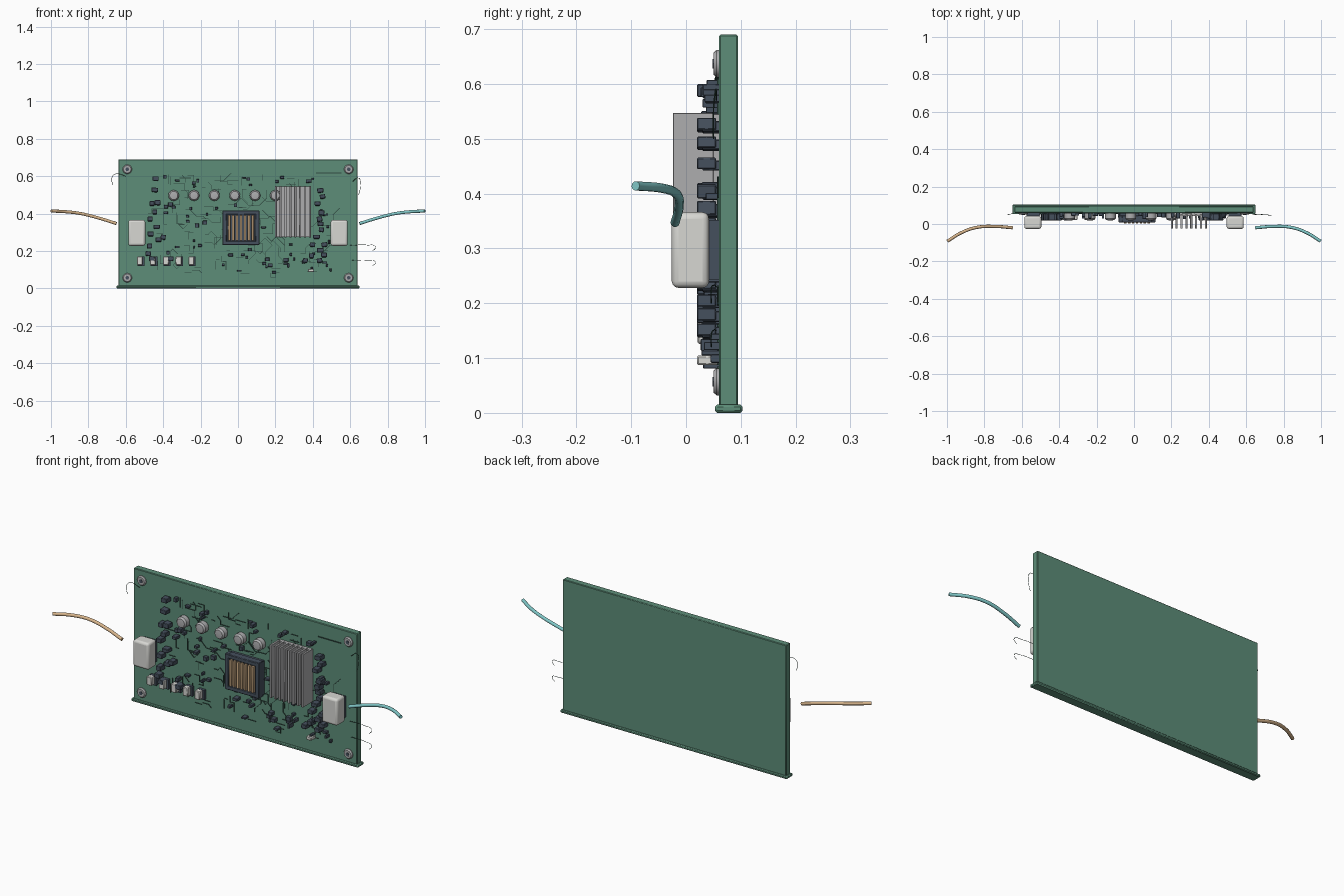
import bpy, bmesh, math, random
from mathutils import Matrix, Vector

if "Cube" in bpy.data.objects:
    bpy.data.objects.remove(bpy.data.objects["Cube"])

random.seed(7)


def mat(name, col):
    m = bpy.data.materials.new(name)
    m.diffuse_color = (*col, 1)
    m.use_nodes = True
    m.node_tree.nodes["Principled BSDF"].inputs["Base Color"].default_value = m.diffuse_color
    return m


GREEN = mat("board_green", (0.11, 0.27, 0.19))
DARK = mat("dark_plastic", (0.06, 0.08, 0.11))
TRACE = mat("trace_dark", (0.03, 0.07, 0.055))
METAL = mat("metal", (0.42, 0.42, 0.43))
WHITE = mat("white_plastic", (0.68, 0.68, 0.65))
GOLD = mat("gold", (0.68, 0.46, 0.26))
TEAL = mat("teal", (0.22, 0.58, 0.58))


def box(bm, x, y, z, angle=0):
    """Box from (min, max) ranges, turned about its own y axis."""
    c = [(a + b) / 2 for a, b in (x, y, z)]
    s = [b - a for a, b in (x, y, z)]
    bmesh.ops.create_cube(bm, size=1, matrix=Matrix.Translation(c)
                          @ Matrix.Rotation(angle, 4, 'Y') @ Matrix.Diagonal((*s, 1)))


def cbox(bm, x, z, w, h, y0, y1, angle=0):
    box(bm, (x - w / 2, x + w / 2), (y0, y1), (z - h / 2, z + h / 2), angle)


def finish(name, bm, material, bevel=0, segments=1):
    me = bpy.data.meshes.new(name)
    bm.to_mesh(me)
    bm.free()
    ob = bpy.data.objects.new(name, me)
    bpy.context.collection.objects.link(ob)
    me.materials.append(material)
    if bevel:
        b = ob.modifiers.new("bevel", 'BEVEL')
        b.width, b.segments = bevel, segments
    bpy.ops.object.select_all(action='DESELECT')
    bpy.context.view_layer.objects.active = ob
    ob.select_set(True)
    bpy.ops.object.shade_smooth_by_angle(angle=math.radians(35))
    return ob


def lathe(bm, x, z, profile, sides):
    """Spin (radius, y) pairs about an axis running along y."""
    vs = [bm.verts.new((x + r, y, z)) for r, y in profile]
    es = [bm.edges.new(p) for p in zip(vs, vs[1:])]
    bmesh.ops.spin(bm, geom=vs + es, cent=(x, 0, z), axis=(0, 1, 0),
                   angle=2 * math.pi, steps=sides, use_merge=True)
    bmesh.ops.remove_doubles(bm, verts=bm.verts, dist=1e-5)
    bmesh.ops.recalc_face_normals(bm, faces=bm.faces)


def tube(name, paths, radius, material, res=3):
    cu = bpy.data.curves.new(name, 'CURVE')
    cu.dimensions = '3D'
    cu.bevel_depth, cu.bevel_resolution, cu.use_fill_caps = radius, res, True
    cu.resolution_u = 6
    for pts in paths:
        sp = cu.splines.new('BEZIER')
        sp.bezier_points.add(len(pts) - 1)
        for bp, p in zip(sp.bezier_points, pts):
            bp.co = p
            bp.handle_left_type = bp.handle_right_type = 'AUTO'
    cu.materials.append(material)
    ob = bpy.data.objects.new(name, cu)
    bpy.context.collection.objects.link(ob)


# Board and bottom rail
bm = bmesh.new()
box(bm, (-0.64, 0.64), (0.06, 0.095), (0.005, 0.69))
finish("circuit_board", bm, GREEN, 0.003)
bm = bmesh.new()
box(bm, (-0.65, 0.65), (0.053, 0.103), (0, 0.015))
finish("bottom_rail", bm, GREEN, 0.004)

# Corner screws with a dark recess
bm, hole = bmesh.new(), bmesh.new()
for x in (-0.592, 0.592):
    for z in (0.057, 0.637):
        lathe(bm, x, z, [(0.025, 0.062), (0.025, 0.056), (0.020, 0.050), (0, 0.050)], 20)
        lathe(hole, x, z, [(0.010, 0.052), (0.010, 0.0485), (0, 0.0485)], 6)
finish("corner_screws", bm, METAL)
finish("screw_sockets", hole, DARK)

# Capacitor row
bm = bmesh.new()
for i in range(6):
    lathe(bm, -0.344 + 0.1088 * i, 0.497,
          [(0.024, 0.062), (0.029, 0.055), (0.029, 0.030), (0.022, 0.021), (0, 0.018)], 16)
finish("capacitors", bm, METAL)

# Processor: body, raised frame and gold contact strips
bm = bmesh.new()
cx, cz = 0.016, 0.324
cbox(bm, cx, cz, 0.19, 0.176, 0.018, 0.062)
for s in (-1, 1):
    cbox(bm, cx + s * 0.087, cz, 0.022, 0.186, 0.008, 0.045)
    cbox(bm, cx, cz + s * 0.081, 0.196, 0.022, 0.008, 0.045)
finish("processor", bm, DARK, 0.003)
bm = bmesh.new()
for i in range(7):
    cbox(bm, cx - 0.063 + 0.021 * i, cz, 0.012, 0.136, 0.003, 0.02)
finish("processor_strips", bm, GOLD, 0.001)

# Heat sink
bm = bmesh.new()
cbox(bm, 0.293, 0.41, 0.19, 0.27, 0.042, 0.062)
for i in range(8):
    cbox(bm, 0.202 + 0.026 * i, 0.41, 0.011, 0.274, -0.024, 0.05)
finish("heat_sink", bm, METAL, 0.001)

# Side connectors
for side, s in (("left", -1), ("right", 1)):
    bm = bmesh.new()
    cbox(bm, s * 0.541, 0.297, 0.091, 0.138, -0.026, 0.042)
    finish(side + "_connector", bm, WHITE, 0.012, 3)
    bm = bmesh.new()
    cbox(bm, s * 0.541, 0.297, 0.07, 0.11, 0.035, 0.062)
    finish(side + "_connector_base", bm, DARK)
    # Cables and loose hair wires off the board edges
    tube(side + "_cable", [[(s * x, y, z) for x, y, z in (
        (0.65, -0.02, 0.347), (0.74, -0.013, 0.375), (0.84, -0.018, 0.4),
        (0.92, -0.045, 0.41), (0.998, -0.092, 0.414))]], 0.0085, (GOLD, TEAL)[s > 0])

tube("loose_wires", [
    [(-0.60, 0.055, 0.60), (-0.655, 0.054, 0.612), (-0.675, 0.05, 0.59), (-0.668, 0.05, 0.55)],
    [(0.61, 0.055, 0.57), (0.645, 0.054, 0.59), (0.655, 0.05, 0.55), (0.645, 0.05, 0.50)],
    [(0.60, 0.055, 0.23), (0.69, 0.05, 0.232), (0.735, 0.046, 0.222), (0.72, 0.046, 0.20)],
    [(0.61, 0.055, 0.15), (0.70, 0.05, 0.15), (0.735, 0.046, 0.14), (0.72, 0.046, 0.12)],
], 0.0012, TRACE, 0)

# White trimmer blocks with dark feet
bm, feet = bmesh.new(), bmesh.new()
for x in (-0.525, -0.455, -0.385, -0.318, -0.25):
    cbox(bm, x, 0.148, 0.03, 0.044, 0.021, 0.05)
    cbox(feet, x + 0.006, 0.146, 0.036, 0.05, 0.045, 0.062)
cbox(bm, 0.39, 0.096, 0.03, 0.018, 0.02, 0.058)
finish("trimmer_blocks", bm, WHITE, 0.003)
finish("trimmer_feet", feet, DARK)

# Large dark parts flanking the board
bm = bmesh.new()
for x, z in ((-0.445, 0.528), (-0.46, 0.455), (-0.43, 0.46), (-0.445, 0.41), (-0.47, 0.372),
             (-0.435, 0.33), (-0.467, 0.293), (-0.425, 0.262), (-0.472, 0.228), (-0.48, 0.187),
             (-0.46, 0.16), (-0.44, 0.588), (-0.4, 0.275), (-0.36, 0.16),
             (0.44, 0.525), (0.452, 0.492), (0.425, 0.455), (0.446, 0.405), (0.436, 0.372),
             (0.441, 0.346), (0.446, 0.315), (0.42, 0.277), (0.398, 0.235), (0.462, 0.235),
             (0.44, 0.205), (0.393, 0.176), (0.436, 0.15), (0.36, 0.15), (0.46, 0.18)):
    a = random.choice((0, 0, 0.1, -0.15))
    w, h = random.uniform(0.026, 0.036), random.uniform(0.019, 0.026)
    cbox(bm, x, z, w, h, 0.02, 0.055, a)
    cbox(bm, x, z - 0.004, w * 0.8, h * 0.9, 0.03, 0.062, a)
finish("edge_components", bm, DARK, 0.002)

# Small scattered chips, kept clear of the big parts
bm = bmesh.new()
count = 0
while count < 60:
    x, z = random.uniform(-0.40, 0.50), random.uniform(0.08, 0.60)
    blocked = (abs(x - cx) < 0.12 and abs(z - cz) < 0.115) or \
        (abs(x - 0.29) < 0.12 and abs(z - 0.41) < 0.16) or \
        (abs(z - 0.497) < 0.045 and x < 0.24) or (x < -0.2 and z < 0.19)
    if blocked:
        continue
    w, h = random.uniform(0.009, 0.026), random.uniform(0.009, 0.022)
    cbox(bm, x, z, w, h, random.uniform(0.026, 0.045), 0.062)
    count += 1
finish("small_chips", bm, DARK, 0.0015)

# Copper traces: short stepped runs
bm = bmesh.new()


def run(a, b, w=0.0028):
    d = b - a
    m = (a + b) / 2
    cbox(bm, m.x, m.y, d.length + w, w, 0.0568, 0.061, -math.atan2(d.y, d.x))


for i in range(110):
    p = Vector((random.uniform(-0.43, 0.48), random.uniform(0.08, 0.60)))
    heading = random.choice((0, 0, 2, 4, 6))
    for k in range(random.randint(1, 4)):
        t = heading * math.pi / 4
        q = p + Vector((math.cos(t), math.sin(t))) * random.uniform(0.015, 0.06)
        if abs(q.x) > 0.55 or not 0.06 < q.y < 0.62:
            break
        run(p, q)
        p, heading = q, heading + random.choice((-2, -1, 1, 2))
run(Vector((0.42, 0.617)), Vector((0.55, 0.617)), 0.005)
finish("board_traces", bm, TRACE)
